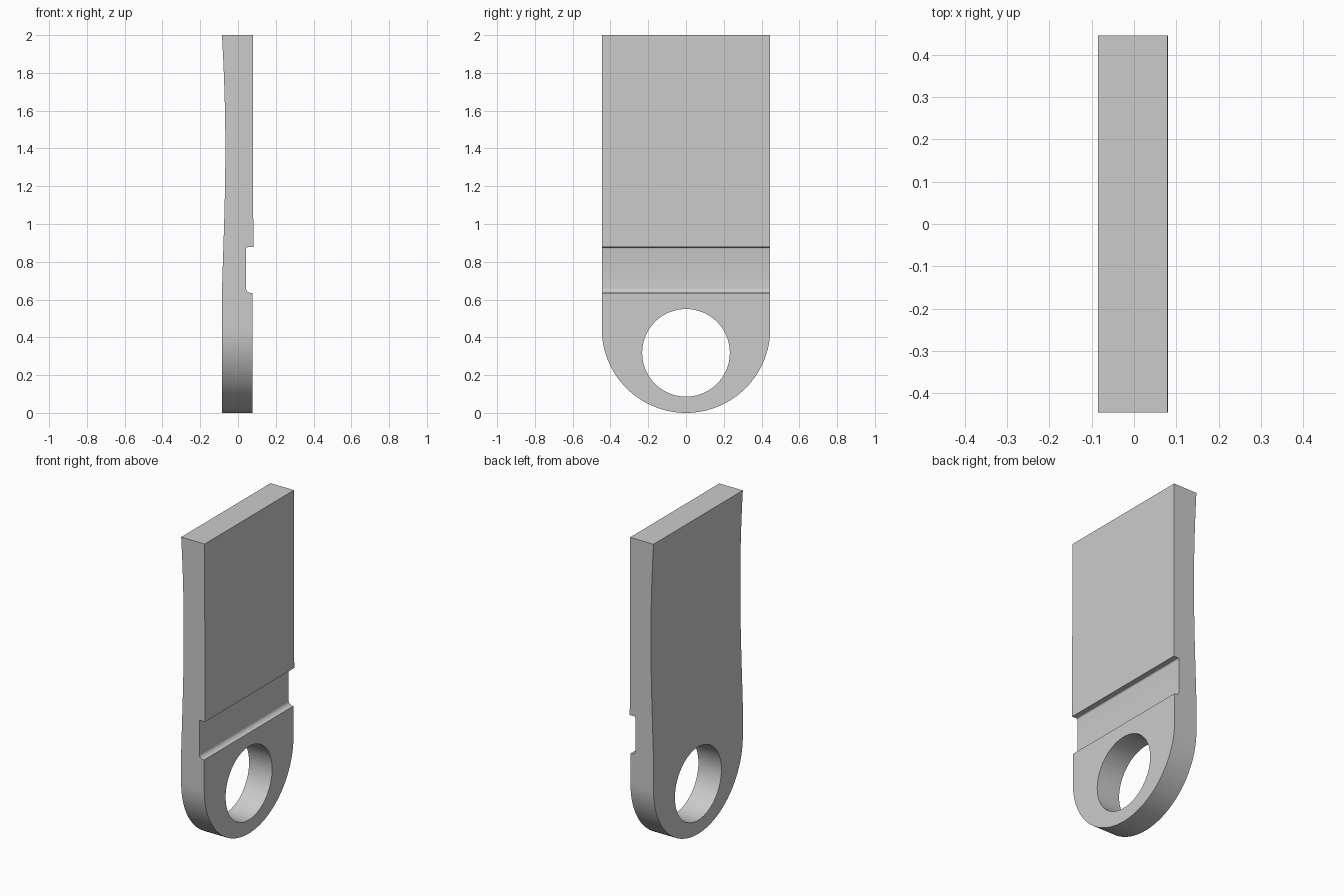
import bpy, bmesh, math
from mathutils import Vector

cube = bpy.data.objects.get("Cube")
if cube:
    bpy.data.objects.remove(cube)

HALF_WIDTH = 0.446
HEIGHT = 2.0
HOLE_Z, HOLE_R = 0.318, 0.232

grey = bpy.data.materials.new("plain grey")
grey.use_nodes = True
colour = (0.6, 0.6, 0.6, 1)
grey.diffuse_color = colour
grey.node_tree.nodes["Principled BSDF"].inputs["Base Color"].default_value = colour


def prism(name, points, offset):
    """Extrude a closed outline of 3D points along an offset."""
    bm = bmesh.new()
    face = bm.faces.new([bm.verts.new(p) for p in points])
    res = bmesh.ops.extrude_face_region(bm, geom=[face])
    moved = [g for g in res["geom"] if isinstance(g, bmesh.types.BMVert)]
    bmesh.ops.translate(bm, verts=moved, vec=Vector(offset))
    bmesh.ops.recalc_face_normals(bm, faces=bm.faces)
    mesh = bpy.data.meshes.new(name)
    bm.to_mesh(mesh)
    bm.free()
    mesh.materials.append(grey)
    obj = bpy.data.objects.new(name, mesh)
    bpy.context.collection.objects.link(obj)
    return obj


def arc(cu, cv, r, start, end, n):
    steps = [math.radians(start + (end - start) * i / n) for i in range(n + 1)]
    return [(cu + r * math.cos(a), cv + r * math.sin(a)) for a in steps]


def boolean(target, cutter, operation):
    mod = target.modifiers.new(operation.lower(), "BOOLEAN")
    mod.operation = operation
    mod.solver = "EXACT"
    mod.object = cutter
    bpy.context.view_layer.objects.active = target
    bpy.ops.object.modifier_apply(modifier=mod.name)
    bpy.data.objects.remove(cutter)


# Side profile: grooved face on +x, gently hollowed face on -x
groove = arc(0.068, 0.661, 0.026, 270, 180, 8) + arc(0.050, 0.869, 0.008, 180, 90, 4)
profile = [(-0.085, 0), (0.076, 0), (0.076, 0.635)] + groove
profile += [(0.081, 0.877), (0.079, HEIGHT)]
start = 0.64
for i in range(25):
    t = i / 24
    hollow = 0.018 * math.sin(math.pi * t ** 0.85) ** 1.1 if 0 < t < 1 else 0
    profile.append((-0.085 + hollow, HEIGHT - (HEIGHT - start) * t))
plate = prism("link_plate", [(x, -HALF_WIDTH, z) for x, z in profile], (0, 2 * HALF_WIDTH, 0))

# Rounded lower end
outline = arc(0, HALF_WIDTH, HALF_WIDTH, 180, 360, 64)
outline += [(HALF_WIDTH, HEIGHT + 0.1), (-HALF_WIDTH, HEIGHT + 0.1)]
rounded = prism("rounded_end", [(-0.3, y, z) for y, z in outline], (0.6, 0, 0))
boolean(plate, rounded, "INTERSECT")

# Pin hole
ring = arc(0, HOLE_Z, HOLE_R, 0, 360, 72)[:-1]
pin = prism("pin_hole", [(-0.3, y, z) for y, z in ring], (0.6, 0, 0))
boolean(plate, pin, "DIFFERENCE")

bpy.ops.object.select_all(action="DESELECT")
plate.select_set(True)
bpy.context.view_layer.objects.active = plate
bpy.ops.object.shade_smooth_by_angle(angle=math.radians(30))
